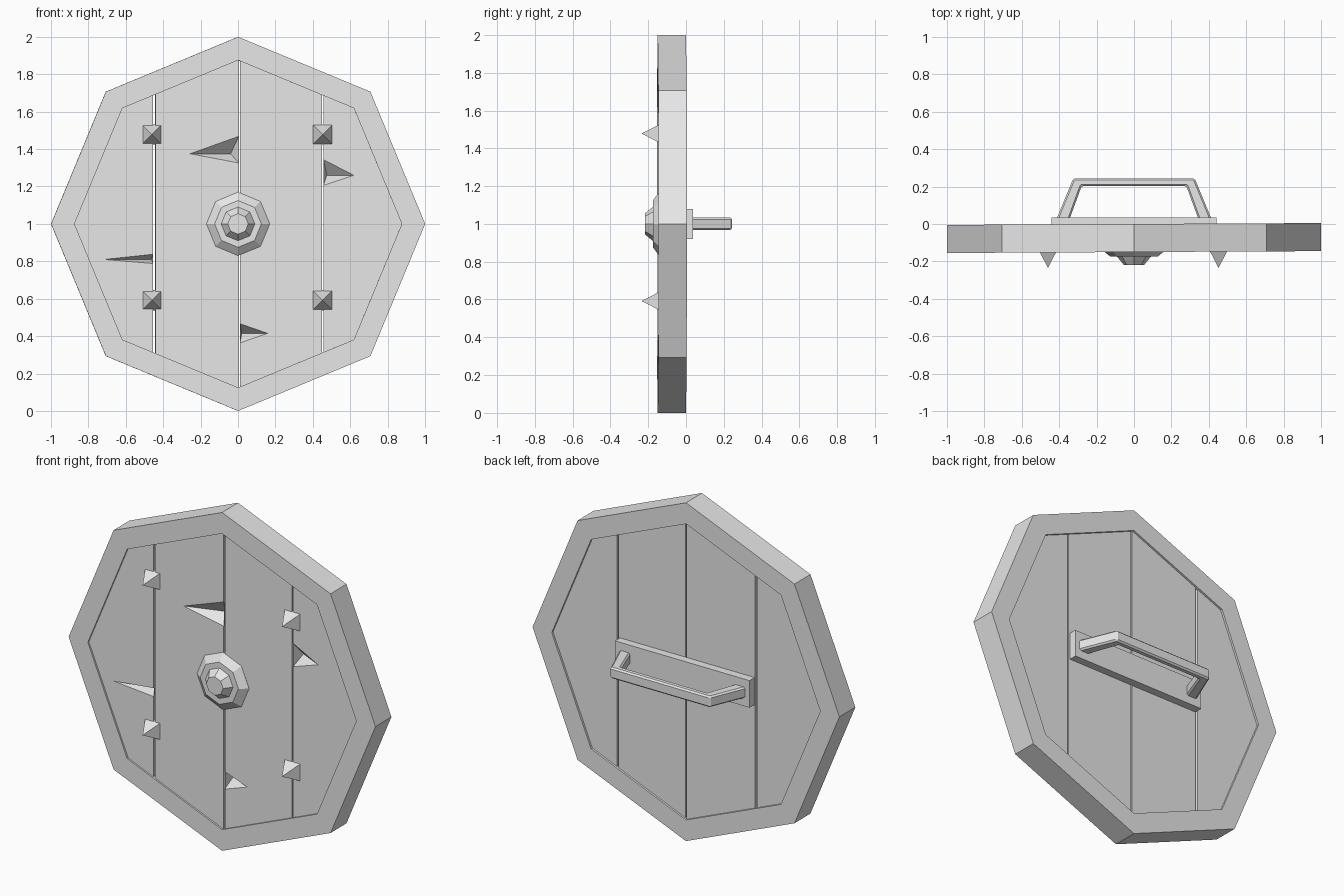
import bpy, bmesh, math
from mathutils import Vector

if "Cube" in bpy.data.objects:
    bpy.data.objects.remove(bpy.data.objects["Cube"], do_unlink=True)

GREY = (0.8, 0.8, 0.8, 1)
mat = bpy.data.materials.new("light grey")
mat.use_nodes = True
mat.diffuse_color = GREY
mat.node_tree.nodes["Principled BSDF"].inputs["Base Color"].default_value = GREY

MID = 1.0          # height of the shield centre
FRONT = -0.14      # front face of the planks
BACK = -0.012      # back face of the planks
TILT = 0.005       # slight turn of the shield body


def finish(bm, name, tilt=0.0):
    bmesh.ops.recalc_face_normals(bm, faces=bm.faces)
    mesh = bpy.data.meshes.new(name)
    bm.to_mesh(mesh)
    bm.free()
    mesh.materials.append(mat)
    ob = bpy.data.objects.new(name, mesh)
    ob.rotation_euler.z = tilt
    bpy.context.collection.objects.link(ob)
    return ob


def octagon(r, y):
    steps = [math.radians(45 * i) for i in range(8)]
    return [(r * math.cos(a), y, MID + r * math.sin(a)) for a in steps]


def lathe(profile, name, closed, tilt=0.0):
    """Eight-sided rings joined in order; profile is (radius, y)."""
    bm = bmesh.new()
    rings = [[bm.verts.new(p) for p in octagon(r, y)] for r, y in profile]
    pairs = list(zip(rings, rings[1:]))
    if closed:
        pairs.append((rings[-1], rings[0]))
    else:
        bm.faces.new(rings[0])
        bm.faces.new(rings[-1])
    for a, b in pairs:
        for i in range(8):
            j = (i + 1) % 8
            bm.faces.new((a[i], a[j], b[j], b[i]))
    return finish(bm, name, tilt)


def prism(points, offset, name, tilt=0.0):
    """Extrude a flat polygon along an offset."""
    bm = bmesh.new()
    face = bm.faces.new([bm.verts.new(p) for p in points])
    out = bmesh.ops.extrude_face_region(bm, geom=[face])
    moved = [g for g in out["geom"] if isinstance(g, bmesh.types.BMVert)]
    bmesh.ops.translate(bm, verts=moved, vec=offset)
    return finish(bm, name, tilt)


def plank(lo, hi, name):
    """Slice of the inner octagon between two upright cuts."""
    bm = bmesh.new()
    bm.faces.new([bm.verts.new(p) for p in octagon(0.885, FRONT)])
    for x, side in ((lo, -1), (hi, 1)):
        bmesh.ops.bisect_plane(bm, geom=bm.verts[:] + bm.edges[:] + bm.faces[:],
                               plane_co=(x, 0, 0), plane_no=(side, 0, 0), clear_outer=True)
    out = bmesh.ops.extrude_face_region(bm, geom=bm.faces[:])
    moved = [g for g in out["geom"] if isinstance(g, bmesh.types.BMVert)]
    bmesh.ops.translate(bm, verts=moved, vec=(0, BACK - FRONT, 0))
    return finish(bm, name, TILT)


def notch(target, tip, edge, top, bottom, deep_x):
    """Carve a battle nick: a pointed wedge running in from a plank edge."""
    surf = FRONT - 0.001
    corners = [(tip[0], surf, tip[1]), (edge, surf, top), (edge, surf, bottom),
               (deep_x, FRONT + 0.07, tip[1])]
    bm = bmesh.new()
    v = [bm.verts.new(c) for c in corners]
    for skip in range(4):
        bm.faces.new([v[i] for i in range(4) if i != skip])
    cutter = finish(bm, "nick_cutter", TILT)
    cutter.hide_render = True
    mod = target.modifiers.new("nick", "BOOLEAN")
    mod.operation = "DIFFERENCE"
    mod.solver = "EXACT"
    mod.object = cutter
    bpy.context.view_layer.objects.active = target
    bpy.ops.object.modifier_apply(modifier=mod.name)
    bpy.data.objects.remove(cutter, do_unlink=True)


# Rim
lathe([(1.0, -0.15), (1.0, 0.0), (0.875, 0.0), (0.875, -0.15)], "rim", True, TILT)

# Planks with narrow gaps
far_right = plank(-1, -0.455, "plank_far_right")
mid_right = plank(-0.443, 0.004, "plank_mid_right")
mid_left = plank(0.011, 0.449, "plank_mid_left")
far_left = plank(0.457, 1, "plank_far_left")

# Nicks in the planks
notch(mid_right, (-0.26, 1.375), 0.005, 1.47, 1.325, -0.04)
notch(far_left, (0.62, 1.26), 0.456, 1.345, 1.205, 0.475)
notch(far_right, (-0.72, 0.81), -0.454, 0.838, 0.788, -0.465)
notch(mid_left, (0.16, 0.415), 0.01, 0.467, 0.363, 0.02)

# Pyramid studs
for side, x in (("right", -0.46), ("left", 0.452)):
    for level, z in (("lower", 0.592), ("upper", 1.478)):
        bm = bmesh.new()
        base = [bm.verts.new((x + a * 0.054, FRONT + 0.01, z + b * 0.054))
                for a, b in ((-1, -1), (1, -1), (1, 1), (-1, 1))]
        apex = bm.verts.new((x, -0.235, z))
        bm.faces.new(base)
        for i in range(4):
            bm.faces.new((base[i], base[(i + 1) % 4], apex))
        finish(bm, f"stud_{level}_{side}")

# Centre boss
lathe([(0.17, FRONT + 0.01), (0.17, FRONT), (0.125, -0.175), (0.09, -0.175), (0.055, -0.218)],
      "boss", False)

# Handle plate and grip
prism([(-0.44, BACK, 0.92), (0.44, BACK, 0.92), (0.44, BACK, 1.08), (-0.44, BACK, 1.08)],
      (0, 0.036 - BACK, 0), "handle_plate")
half = [(0.415, 0.025), (0.325, 0.243), (0.28, 0.203), (0.345, 0.025)]
outline = half[:2] + [(-x, y) for x, y in half[1::-1]]
outline += [(-x, y) for x, y in half[:1:-1]] + half[2:]
grip = prism([(x, y, 0.967) for x, y in outline], (0, 0, 0.066), "handle_grip")
bevel = grip.modifiers.new("chamfer", "BEVEL")
bevel.width = 0.009
bevel.segments = 1
